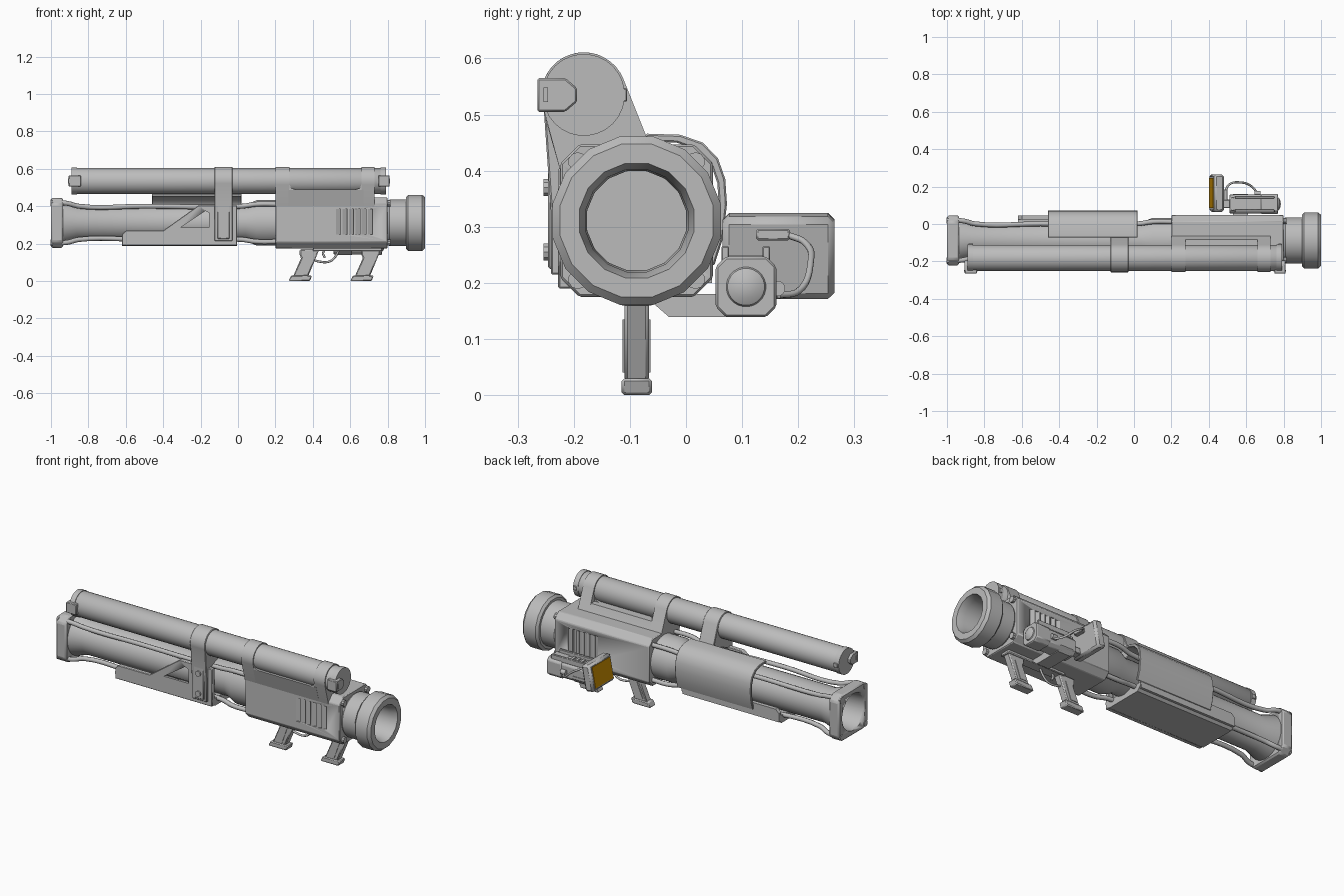
import bpy, bmesh, math
from mathutils import Vector

cube = bpy.data.objects.get("Cube")
if cube:
    bpy.data.objects.remove(cube, do_unlink=True)


def material(name, color):
    m = bpy.data.materials.new(name)
    m.use_nodes = True
    m.diffuse_color = color
    m.node_tree.nodes["Principled BSDF"].inputs["Base Color"].default_value = color
    return m


GREY = material("plain grey", (0.5, 0.5, 0.5, 1))
AMBER = material("amber screen", (0.6, 0.27, 0.0, 1))
CY, CZ = -0.088, 0.311      # launch tube axis
SY, SZ = -0.182, 0.535      # upper tube axis


def finish(name, bm, mat=GREY, bevel=0):
    bmesh.ops.recalc_face_normals(bm, faces=bm.faces)
    me = bpy.data.meshes.new(name)
    bm.to_mesh(me)
    bm.free()
    ob = bpy.data.objects.new(name, me)
    bpy.context.collection.objects.link(ob)
    me.materials.append(mat)
    bpy.ops.object.select_all(action='DESELECT')
    ob.select_set(True)
    bpy.context.view_layer.objects.active = ob
    bpy.ops.object.shade_smooth_by_angle(angle=math.radians(32))
    if bevel:
        b = ob.modifiers.new("bevel", 'BEVEL')
        b.width, b.segments, b.limit_method = bevel, 1, 'ANGLE'
    return ob


def prism(name, pts, axis, lo, hi, bevel=0, mat=GREY):
    """Extrude a flat outline along x (y, z points), y (x, z) or z (x, y)."""
    def at(p, t):
        v = list(p)
        v.insert("xyz".index(axis), t)
        return v
    bm = bmesh.new()
    a = [bm.verts.new(at(p, lo)) for p in pts]
    b = [bm.verts.new(at(p, hi)) for p in pts]
    bm.faces.new(a)
    bm.faces.new(b)
    for i in range(len(pts)):
        j = (i + 1) % len(pts)
        bm.faces.new((a[i], a[j], b[j], b[i]))
    return finish(name, bm, mat, bevel)


def box(name, x, y, z, bevel=0, mat=GREY):
    pts = [(y[0], z[0]), (y[1], z[0]), (y[1], z[1]), (y[0], z[1])]
    return prism(name, pts, "x", x[0], x[1], bevel, mat)


def octagon(cy, cz, h, c):
    q = [(h - c, -h), (h, c - h), (h, h - c), (h - c, h),
         (c - h, h), (-h, h - c), (-h, c - h), (c - h, -h)]
    return [(cy + a, cz + b) for a, b in q]


def lathe(name, prof, cy, cz, segs=24, mat=GREY):
    """Spin a closed (x, radius) profile round an axis along x."""
    bm = bmesh.new()
    rings = []
    for k in range(segs):
        t = 2 * math.pi * (k + 0.5) / segs
        rings.append([bm.verts.new((x, cy + r * math.cos(t), cz + r * math.sin(t)))
                      for x, r in prof])
    for k in range(segs):
        a, b = rings[k], rings[(k + 1) % segs]
        for i in range(len(prof)):
            j = (i + 1) % len(prof)
            if prof[i][1] or prof[j][1]:
                bm.faces.new((a[i], a[j], b[j], b[i]))
    bmesh.ops.remove_doubles(bm, verts=bm.verts, dist=1e-5)
    return finish(name, bm, mat)


def disc(name, x0, x1, r, cy, cz, segs=24):
    return lathe(name, [(x0, 0), (x0, r), (x1, r), (x1, 0)], cy, cz, segs)


def wire(name, pts, r):
    cu = bpy.data.curves.new(name, 'CURVE')
    cu.dimensions, cu.bevel_depth, cu.bevel_resolution = '3D', r, 2
    cu.resolution_u, cu.use_fill_caps = 6, True
    sp = cu.splines.new('BEZIER')
    sp.bezier_points.add(len(pts) - 1)
    for p, co in zip(sp.bezier_points, pts):
        p.co = co
        p.handle_left_type = p.handle_right_type = 'AUTO'
    cu.materials.append(GREY)
    ob = bpy.data.objects.new(name, cu)
    bpy.context.collection.objects.link(ob)


def cut(ob, cutter):
    m = ob.modifiers.new("cut", 'BOOLEAN')
    m.object, m.operation = cutter, 'DIFFERENCE'
    cutter.hide_render = True
    cutter.hide_viewport = True


# Launch tube, muzzle and rear flange
lathe("launch_tube", [(-0.96, .12), (-0.93, .12), (-0.86, .097), (0.04, .097), (0.1, .122),
                      (0.4, .122), (0.4, .09), (-0.85, .09), (-0.99, .104)], CY, CZ, 32)
lathe("muzzle_neck", [(0.7, .118), (0.8, .118), (0.81, .125), (0.91, .125), (0.91, .1), (0.7, .1)], CY, CZ)
lathe("muzzle_ring", [(0.898, .12), (0.898, .14), (0.91, .153), (0.985, .153), (1.0, .139),
                      (1.0, .104), (0.96, .093), (0.6, .09), (0.6, .1)], CY, CZ, 16)
disc("bore_wall", 0.25, 0.3, .1, CY, CZ)
flange = prism("rear_flange", octagon(CY, CZ, .133, .033), "x", -1.0, -0.935, .008)
cut(flange, disc("flange_bore_cutter", -1.1, -0.9, .104, CY, CZ, 32))

# Corner rods with end bolts
for sy in (-1, 1):
    for sz in (-1, 1):
        def rod_point(x, d):
            return (x, CY + sy * d, CZ + sz * d)
        wire("corner_rod", [rod_point(-0.95, .108), rod_point(-0.91, .104), rod_point(-0.85, .089),
                            rod_point(-0.5, .089), rod_point(0.02, .089), rod_point(0.1, .1),
                            rod_point(0.22, .1)], .013)
        for x0, x1, d in ((-1.003, -0.99, .107), (0.79, 0.815, .105)):
            disc("corner_bolt", x0, x1, .017, CY + sy * d, CZ + sz * d, 10)

# Receiver body with louvre slots on both sides
body = prism("receiver_body", octagon(CY, CZ, .136, .034), "x", 0.2, 0.8, .004)
cut(body, disc("receiver_bore_cutter", 0.28, 0.9, .1, CY, CZ))
for i in range(6):
    x = 0.525 + i * 0.034
    for s in (-1, 1):
        face = CY + s * .136
        slot = prism("louvre_cutter", [(x, face + s * .01), (x, face), (x + .024, face - s * .012),
                                       (x + .024, face + s * .01)], "z", 0.25, 0.385)
        cut(body, slot)
box("underside_rail", (0.4, 0.77), (CY - .03, CY + .03), (0.16, 0.18), .004)

# Upper tube with end caps and latches
lathe("upper_tube", [(-0.87, 0), (-0.87, .064), (-0.86, .07), (0.77, .07), (0.78, .064), (0.78, 0)], SY, SZ, 28)
for x0, x1 in ((-0.905, -0.84), (0.75, 0.81)):
    latch = [(-.083, -.03), (-.033, -.03), (-.012, -.012), (-.012, .012), (-.033, .03), (-.083, .03)]
    prism("end_latch", [(SY + a, SZ + b) for a, b in latch], "x", x0, x1, .003)
    box("latch_slot_plate", (x0 - .003, x1 + .003), (SY - .072, SY - .064), (SZ - .013, SZ + .013))
    box("end_catch", (x0 + .02, x1 - .02), (SY + .06, SY + .077), (SZ - .012, SZ + .012), .002)
    mid = (x0 + x1) / 2
    disc("end_cap", mid - .018, mid + .012, .073, SY, SZ, 28)


# Clamps and saddle that carry the upper tube
def arc(a0, a1, n=18, r=.076):
    ts = [math.radians(a0 + (a1 - a0) * i / n) for i in range(n + 1)]
    return [(SY + r * math.cos(t), SZ + r * math.sin(t)) for t in ts]


for x0, x1 in ((0.2, 0.275), (0.66, 0.73)):
    prism("saddle_clamp", arc(22, 195) + [(-0.224, 0.4), (-0.05, 0.42), (-0.065, 0.447)], "x", x0, x1)
prism("saddle", [(-0.25, 0.49), (-0.224, 0.4), (-0.05, 0.42), (-0.065, 0.447), (-0.083, 0.49)], "x", 0.27, 0.67)
for x, s in ((0.274, 1), (0.661, -1)):
    fillet = [(x, 0.488), (x + s * .035, 0.488), (x + s * .01, 0.497), (x, 0.52)]
    prism("saddle_fillet", fillet, "y", -0.25, -0.115)
prism("strap", arc(22, 200) + [(-0.241, 0.33), (-0.241, 0.215), (-0.2, 0.215), (-0.2, 0.4), (-0.07, 0.452)],
      "x", -0.125, -0.03, .003)
box("strap_pad", (-0.11, -0.045), (-0.246, -0.235), (0.225, 0.42), .004)
for z in (0.255, 0.37):
    bolt = [(-0.078 + .016 * math.cos(t * math.pi / 5), z + .016 * math.sin(t * math.pi / 5)) for t in range(10)]
    prism("strap_bolt", bolt, "y", -0.254, -0.235)

# Shroud: front panel with window, lower tray and rounded back shell
panel = prism("shroud_panel", [(-0.62, 0.19), (-0.62, 0.25), (-0.6, 0.27), (-0.4, 0.27), (-0.21, 0.405),
                               (-0.005, 0.405), (-0.005, 0.19)], "y", -0.228, -0.203, .003)
cut(panel, prism("window_cutter", [(-0.31, 0.285), (-0.155, 0.285), (-0.155, 0.365), (-0.175, 0.375)],
                 "y", -0.3, -0.1))
prism("shroud_tray", [(-0.226, 0.215), (-0.2, 0.187), (0.02, 0.187), (0.046, 0.215), (0.046, 0.23),
                      (-0.226, 0.23)], "x", -0.62, -0.005)
prism("back_tab", [(-0.62, 0.2), (-0.62, 0.25), (-0.6, 0.27), (-0.01, 0.27), (-0.01, 0.2)],
      "y", 0.024, 0.046)
outer = [(-0.072, 0.466), (-0.01, 0.464), (0.03, 0.45), (0.057, 0.422), (0.07, 0.385), (0.073, 0.34),
         (0.066, 0.28), (0.05, 0.23)]
inner = [(CY + (y - CY) * .91, CZ + (z - CZ) * .91) for y, z in reversed(outer)]
prism("back_shell", outer + inner, "x", -0.46, 0.02, .003)

# Grips with feet, and the trigger
for x in (0.27, 0.60):
    stem = [(x + .025, .025), (x + .105, .025), (x + .165, .17), (x + .06, .17), (x + .06, .14), (x + .068, .125)]
    prism("grip", stem, "y", CY - .022, CY + .022, .006)
    inset = [(x + .048, .04), (x + .088, .04), (x + .122, .135), (x + .088, .135)]
    prism("grip_panel", inset, "y", CY - .025, CY + .025)
    foot = [(x, 0), (x + .115, 0), (x + .125, .03), (x + .015, .03)]
    prism("grip_foot", foot, "y", CY - .027, CY + .027, .005)
wire("trigger_guard", [(0.4, CY, .115), (0.43, CY, .105), (0.49, CY, .105), (0.52, CY, .13), (0.54, CY, .165)], .006)
wire("trigger", [(0.46, CY, .165), (0.455, CY, .145), (0.465, CY, .125)], .006)

# Side sight: bracket, camera with lens, tilted screen and cable
bracket = [(-0.06, 0.18), (-0.06, 0.165), (-0.03, 0.139), (0.135, 0.139), (0.16, 0.165), (0.16, 0.18)]
prism("sight_bracket", bracket, "x", 0.53, 0.61)
KY, KZ = 0.107, 0.193
prism("sight_camera", octagon(KY, KZ, .05, .018), "x", 0.51, 0.74, .004)
prism("sight_hood", octagon(KY, KZ, .054, .018), "x", 0.68, 0.77, .004)
lathe("sight_lens", [(0.765, 0), (0.765, .038), (0.775, .033), (0.782, .02), (0.785, 0)], KY, KZ)
for y in (0.07, 0.143):
    box("camera_clip", (0.54, 0.75), (y - .007, y + .007), (0.235, 0.265), .002)
for i in range(5):
    x = 0.52 + i * .03
    box("cooling_rib", (x, x + .015), (KY - .036, KY + .036), (0.24, 0.25))
frame = box("screen_frame", (-0.028, 0.028), (-0.1, 0.1), (-0.075, 0.075), .012)
screen = box("screen", (-0.031, -0.025), (-0.08, 0.08), (-0.058, 0.058), 0, AMBER)
for ob in (frame, screen):
    ob.location = Vector((0.442, 0.165, 0.248))
    ob.rotation_euler.y = math.radians(11)
box("screen_arm", (0.45, 0.54), (0.085, 0.13), (0.18, 0.215), .004)
box("cable_plug", (0.455, 0.5), (0.125, 0.185), (0.276, 0.296), .003)
wire("cable", [(0.49, 0.18, 0.286), (0.51, 0.212, 0.272), (0.57, 0.222, 0.235), (0.63, 0.2, 0.185),
               (0.66, 0.165, 0.178)], .006)
disc("cable_socket", 0.645, 0.675, .014, 0.163, 0.19, 12)
